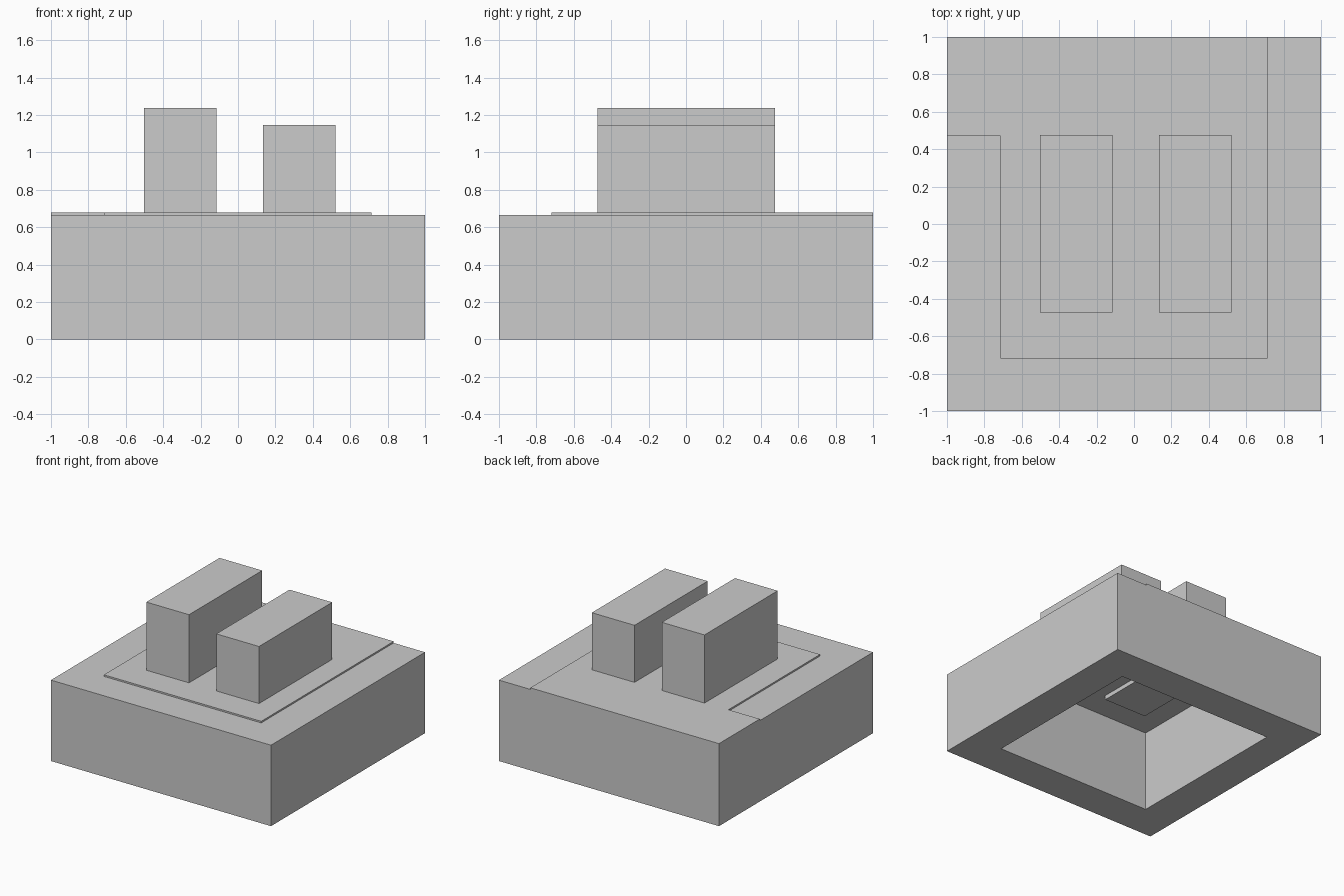
import bpy
import bmesh

if "Cube" in bpy.data.objects:
    bpy.data.objects.remove(bpy.data.objects["Cube"])


def finish(name, bm):
    bmesh.ops.recalc_face_normals(bm, faces=bm.faces)
    mesh = bpy.data.meshes.new(name)
    bm.to_mesh(mesh)
    bm.free()
    obj = bpy.data.objects.new(name, mesh)
    bpy.context.collection.objects.link(obj)
    return obj


def extrude_faces(bm, z0, z1):
    geom = bmesh.ops.extrude_face_region(bm, geom=bm.faces[:])["geom"]
    verts = [g for g in geom if isinstance(g, bmesh.types.BMVert)]
    bmesh.ops.translate(bm, verts=verts, vec=(0, 0, z1 - z0))


def prism(name, outline, z0, z1):
    bm = bmesh.new()
    bm.faces.new([bm.verts.new((x, y, z0)) for x, y in outline])
    extrude_faces(bm, z0, z1)
    return finish(name, bm)


def box(name, x0, x1, y0, y1, z0, z1):
    return prism(name, [(x0, y0), (x1, y0), (x1, y1), (x0, y1)], z0, z1)


def square_frame(name, outer, inner, z0, z1):
    bm = bmesh.new()
    corners = [(-1, -1), (1, -1), (1, 1), (-1, 1)]
    out, inn = ([bm.verts.new((x * r, y * r, z0)) for x, y in corners]
                for r in (outer, inner))
    for i in range(4):
        j = (i + 1) % 4
        bm.faces.new([out[i], out[j], inn[j], inn[i]])
    extrude_faces(bm, z0, z1)
    return finish(name, bm)


# Thick base wall around an opening that is open underneath
square_frame("base_frame", 1.0, 0.71, 0.0, 0.665)

# Thin cover over the opening, running to the back edge and back left corner
prism("cover_plate",
      [(-0.715, -0.72), (0.715, -0.72), (0.715, 1.0),
       (-1.0, 1.0), (-1.0, 0.47), (-0.715, 0.47)], 0.663, 0.678)

# Twin upright blocks of equal size, sunk to different depths through the cover
for name, x, top in (("tall_block", -0.308, 1.238), ("short_block", 0.328, 1.147)):
    box(name, x - 0.194, x + 0.194, -0.473, 0.477, top - 0.61, top)
